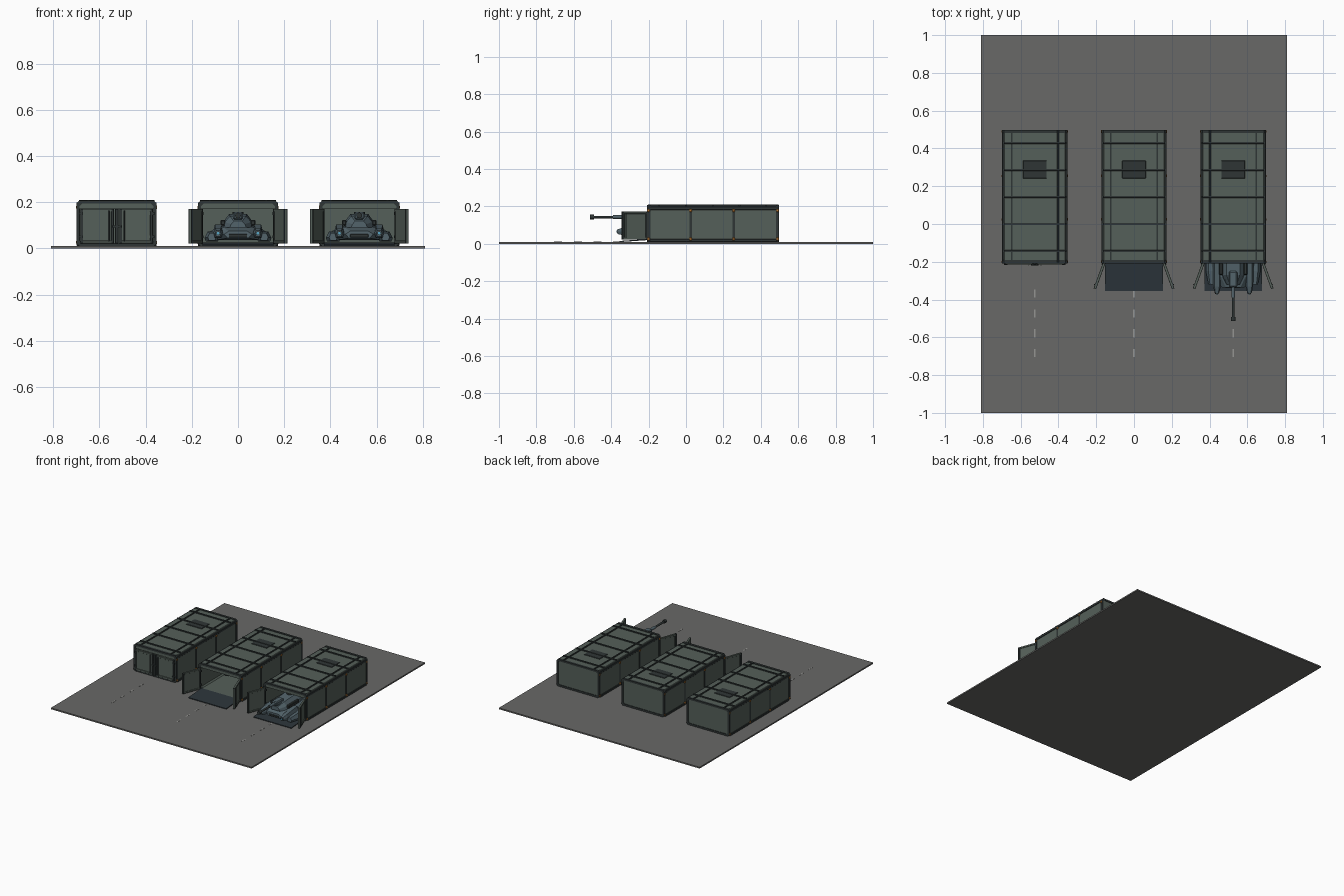
import bpy, bmesh, math
from mathutils import Matrix, Vector

if "Cube" in bpy.data.objects:
    bpy.data.objects.remove(bpy.data.objects["Cube"])


def material(name, rgb):
    m = bpy.data.materials.new(name)
    m.diffuse_color = (*rgb, 1)
    m.use_nodes = True
    m.node_tree.nodes["Principled BSDF"].inputs["Base Color"].default_value = m.diffuse_color
    return m


GREEN = material("panel_green", (0.09, 0.115, 0.10))
DARK = material("frame_dark", (0.028, 0.036, 0.036))
RAMP = material("ramp_dark", (0.025, 0.035, 0.042))
ORANGE = material("orange", (0.45, 0.17, 0.03))
STEEL = material("hull_steel", (0.085, 0.125, 0.145))
GLOW = material("glow", (0.1, 0.4, 0.6))
GROUND = material("concrete", (0.14, 0.14, 0.135))
PAINT = material("paint", (0.3, 0.3, 0.29))


def finish(name, bm, mat, bevel=0, xf=None):
    bmesh.ops.recalc_face_normals(bm, faces=bm.faces)
    me = bpy.data.meshes.new(name)
    bm.to_mesh(me)
    bm.free()
    if xf:
        me.transform(xf)
    me.materials.append(mat)
    ob = bpy.data.objects.new(name, me)
    bpy.context.collection.objects.link(ob)
    if bevel:
        b = ob.modifiers.new("bevel", 'BEVEL')
        b.width, b.segments = bevel, 1
    return ob


def box(name, x, y, z, mat, bevel=0, xf=None):
    bm = bmesh.new()
    c = [(a + b) / 2 for a, b in (x, y, z)]
    s = [abs(b - a) for a, b in (x, y, z)]
    bmesh.ops.create_cube(bm, size=1, matrix=Matrix.Translation(c) @ Matrix.Diagonal((*s, 1)))
    return finish(name, bm, mat, bevel, xf)


def pair(name, x, y, z, mat, bevel=0, xf=Matrix()):
    for side in (-1, 1):
        box(name, [side * v for v in x], y, z, mat, bevel, xf)


def tube(name, w, z0, z1, cut, t, y0, y1, mat, xf):
    """Chamfered rectangular tube running along y."""
    def ring(bm, w, z0, z1, c, y):
        pts = [(-w + c, z0), (w - c, z0), (w, z0 + c), (w, z1 - c),
               (w - c, z1), (-w + c, z1), (-w, z1 - c), (-w, z0 + c)]
        return [bm.verts.new((p, y, q)) for p, q in pts]
    bm = bmesh.new()
    rings = [ring(bm, w - d, z0 + d, z1 - d, cut, y)
             for d, y in ((0, y0), (0, y1), (t, y1), (t, y0))]
    for a, b in zip(rings, rings[1:] + rings[:1]):
        for i in range(8):
            j = (i + 1) % 8
            bm.faces.new((a[i], a[j], b[j], b[i]))
    finish(name, bm, mat, 0, xf)


def loft(name, stations, mat, xf, x=0):
    """Six-sided sections: y, bottom/mid/top half widths, bottom/mid/top heights."""
    bm = bmesh.new()
    rings = []
    for y, b, m, t, zb, zm, zt in stations:
        pts = [(-b, zb), (b, zb), (m, zm), (t, zt), (-t, zt), (-m, zm)]
        rings.append([bm.verts.new((x + p, y, q)) for p, q in pts])
    for a, b in zip(rings, rings[1:]):
        for i in range(6):
            j = (i + 1) % 6
            bm.faces.new((a[i], a[j], b[j], b[i]))
    bm.faces.new(rings[0])
    bm.faces.new(rings[-1])
    finish(name, bm, mat, 0, xf)


def rod(name, p, q, r, mat, xf, sides=12):
    p, q = Vector(p), Vector(q)
    rot = (q - p).to_track_quat('Z', 'Y').to_matrix().to_4x4()
    bm = bmesh.new()
    bmesh.ops.create_cone(bm, cap_ends=True, segments=sides, radius1=r, radius2=r,
                          depth=(q - p).length, matrix=Matrix.Translation((p + q) / 2) @ rot)
    finish(name, bm, mat, 0, xf)


def door(side, angle, base):
    # hinge on the outer edge; local x runs toward the middle when closed
    xf = base @ Matrix.Translation((side * 0.157, -0.207, 0)) @ Matrix.Rotation(side * angle, 4, 'Z')
    s = -side
    box("door_panel", (0, s * 0.145), (-0.004, 0.004), (0.022, 0.172), GREEN, 0, xf)
    for a, b in ((0, 0.012), (0.133, 0.145)):
        box("door_stile", (s * a, s * b), (-0.008, 0.006), (0.022, 0.172), DARK, 0.001, xf)
    for z in (0.022, 0.160):
        box("door_rail", (s * 0.01, s * 0.135), (-0.008, 0.006), (z, z + 0.012), GREEN, 0.001, xf)
    rod("lock_bar", (s * 0.125, -0.010, 0.03), (s * 0.125, -0.010, 0.165), 0.003, DARK, xf, 8)
    for z in (0.045, 0.145):
        box("hinge", (s * -0.006, s * 0.012), (-0.011, 0.005), (z, z + 0.012), DARK, 0, xf)


def container(cx, angle):
    xf = Matrix.Translation((cx, 0, 0))
    # shell, floor and back wall
    tube("container_shell", 0.169, 0.014, 0.203, 0.009, 0.010, -0.200, 0.494, GREEN, xf)
    box("back_wall", (-0.16, 0.16), (0.482, 0.494), (0.02, 0.198), GREEN, 0, xf)
    for y0, y1 in ((-0.208, -0.190), (0.482, 0.498)):
        tube("end_frame", 0.173, 0.010, 0.207, 0.011, 0.013, y0, y1, DARK, xf)
    box("door_header", (-0.163, 0.163), (-0.204, -0.194), (0.174, 0.197), GREEN, 0, xf)
    # side rails, posts and corner fittings
    pair("bottom_rail", (0.160, 0.173), (-0.195, 0.485), (0.010, 0.026), DARK, 0.002, xf)
    pair("top_rail", (0.160, 0.173), (-0.195, 0.485), (0.182, 0.200), DARK, 0.002, xf)
    for y in (0.025, 0.255):
        pair("side_post", (0.160, 0.172), (y - 0.006, y + 0.006), (0.02, 0.19), DARK, 0, xf)
    for y in (-0.200, 0.025, 0.255, 0.490):
        for z in (0.019, 0.171):
            pair("corner_fitting", (0.165, 0.1755), (y - 0.007, y + 0.007), (z, z + 0.014), ORANGE, 0.002, xf)
    # roof ribs and hatch
    for i in range(5):
        y = -0.143 + i * 0.143
        box("roof_cross_rib", (-0.164, 0.164), (y - 0.005, y + 0.005), (0.2, 0.210), DARK, 0.001, xf)
    pair("roof_long_rib", (0.118, 0.127), (-0.205, 0.495), (0.2, 0.209), DARK, 0.001, xf)
    box("roof_hatch", (-0.063, 0.063), (0.241, 0.336), (0.2, 0.207), DARK, 0.002, xf)
    for side in (-1, 1):
        door(side, angle, xf)
    if angle:
        # loading ramp
        tilt = xf @ Matrix.Translation((0, -0.203, 0.024)) @ Matrix.Rotation(math.radians(4), 4, 'X')
        box("loading_ramp", (-0.153, 0.153), (-0.152, 0), (-0.004, 0.002), RAMP, 0, tilt)
    else:
        box("door_seal", (-0.008, 0.008), (-0.216, -0.206), (0.022, 0.172), DARK, 0.002, xf)
        box("door_latch", (-0.02, 0.02), (-0.219, -0.206), (0.09, 0.1), DARK, 0.001, xf)


def vehicle(cx, y0):
    xf = Matrix.Translation((cx, y0, 0))
    # hull and upper deck
    loft("hull", [(0.035, 0.045, 0.06, 0.04, 0.045, 0.062, 0.075),
                  (0.09, 0.085, 0.105, 0.065, 0.038, 0.065, 0.092),
                  (0.17, 0.10, 0.13, 0.08, 0.036, 0.068, 0.098),
                  (0.38, 0.10, 0.13, 0.08, 0.036, 0.068, 0.098),
                  (0.45, 0.08, 0.10, 0.065, 0.045, 0.07, 0.088)], STEEL, xf)
    loft("turret", [(0.05, 0.035, 0.03, 0.018, 0.09, 0.105, 0.118),
                    (0.10, 0.06, 0.056, 0.035, 0.09, 0.115, 0.140),
                    (0.24, 0.07, 0.06, 0.038, 0.09, 0.120, 0.150),
                    (0.32, 0.05, 0.045, 0.03, 0.09, 0.115, 0.138)], STEEL, xf)
    box("gun_mantlet", (-0.022, 0.022), (0.035, 0.12), (0.126, 0.158), STEEL, 0.006, xf)
    rod("gun_barrel", (0, 0.06, 0.143), (0, -0.135, 0.143), 0.007, DARK, xf)
    rod("barrel_sleeve", (0, 0.05, 0.143), (0, -0.02, 0.143), 0.010, STEEL, xf)
    rod("muzzle_brake", (0, -0.122, 0.143), (0, -0.143, 0.143), 0.0125, DARK, xf)
    rod("turret_hatch", (0, 0.22, 0.145), (0, 0.22, 0.157), 0.024, DARK, xf)
    for side in (-1, 1):
        # side skirts, front drive pods and lamps
        loft("side_skirt", [(0.05, 0.012, 0.018, 0.010, 0.034, 0.048, 0.066),
                            (0.12, 0.026, 0.032, 0.018, 0.030, 0.046, 0.074),
                            (0.40, 0.026, 0.032, 0.018, 0.030, 0.046, 0.074),
                            (0.45, 0.016, 0.02, 0.012, 0.034, 0.048, 0.066)], STEEL, xf, side * 0.113)
        loft("front_pod", [(0.005, 0.008, 0.012, 0.008, 0.052, 0.066, 0.078),
                           (0.04, 0.014, 0.02, 0.013, 0.045, 0.068, 0.088),
                           (0.16, 0.014, 0.022, 0.014, 0.045, 0.074, 0.104)], STEEL, xf, side * 0.086)
        rod("pod_nozzle", (side * 0.086, 0, 0.066), (side * 0.086, 0.02, 0.066), 0.009, DARK, xf)
        rod("lamp", (side * 0.086, -0.002, 0.066), (side * 0.086, 0.005, 0.066), 0.006, GLOW, xf, 8)
    pair("turret_side_pod", (0.055, 0.075), (0.10, 0.22), (0.100, 0.124), DARK, 0.004, xf)
    box("front_grille", (-0.04, 0.04), (0.030, 0.05), (0.048, 0.062), DARK, 0.002, xf)


# paved yard with dashed lane lines
box("yard_slab", (-0.81, 0.81), (-1, 1), (0, 0.010), GROUND)
for cx, angle in ((-0.525, 0), (0, math.radians(110)), (0.525, math.radians(110))):
    container(cx, angle)
    for i in range(4):
        y = -0.39 - i * 0.105
        box("lane_dash", (cx - 0.004, cx + 0.004), (y, y + 0.043), (0.009, 0.0112), PAINT)
vehicle(0, 0.0)
vehicle(0.525, -0.37)
